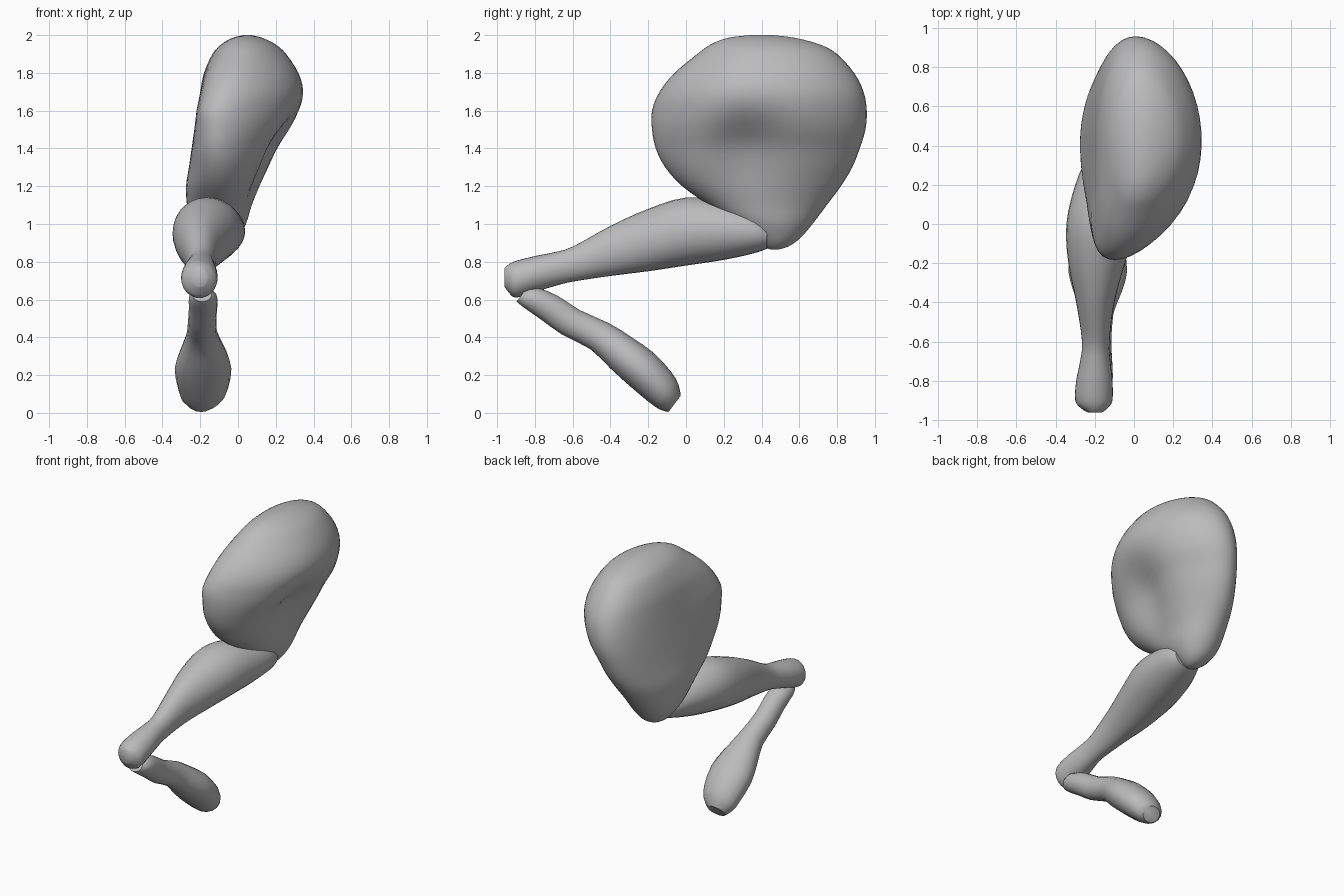
import bpy, bmesh, math

grey = bpy.data.materials.new("clay grey")
grey.diffuse_color = (0.5, 0.5, 0.5, 1)


def spline(rows, steps):
    """Catmull-Rom interpolation through rows of section values."""
    out = []
    n = len(rows)
    for i in range(n - 1):
        quad = [rows[max(0, min(n - 1, i + k))] for k in (-1, 0, 1, 2)]
        for s in range(steps):
            t = s / steps
            out.append([0.5 * (2 * b + (c - a) * t + (2 * a - 5 * b + 4 * c - d) * t * t
                               + (3 * b - a - 3 * c + d) * t ** 3)
                        for a, b, c, d in zip(*quad)])
    return out + [list(rows[-1])]


def loft(name, rings, angle):
    """Skin a closed body over a list of point rings."""
    bm = bmesh.new()
    loops = [[bm.verts.new(p) for p in ring] for ring in rings]
    n = len(loops[0])
    for a, b in zip(loops, loops[1:]):
        for i in range(n):
            j = (i + 1) % n
            bm.faces.new((a[i], a[j], b[j], b[i]))
    bm.faces.new(loops[0][::-1])
    bm.faces.new(loops[-1])
    bmesh.ops.recalc_face_normals(bm, faces=bm.faces)
    mesh = bpy.data.meshes.new(name)
    bm.to_mesh(mesh)
    bm.free()
    mesh.materials.append(grey)
    obj = bpy.data.objects.new(name, mesh)
    bpy.context.collection.objects.link(obj)
    bpy.context.view_layer.objects.active = obj
    obj.select_set(True)
    bpy.ops.object.shade_smooth_by_angle(angle=math.radians(angle))
    obj.select_set(False)


def angles(n):
    return [2 * math.pi * i / n for i in range(n)]


# Thigh: level sections as z, x min, x max, y min, y max
thigh = [
    (2.00, 0.03, 0.07, 0.34, 0.46), (1.985, -0.03, 0.13, 0.22, 0.58),
    (1.95, -0.09, 0.20, 0.13, 0.71), (1.90, -0.135, 0.255, 0.06, 0.80),
    (1.80, -0.18, 0.32, -0.06, 0.89), (1.70, -0.20, 0.35, -0.14, 0.94),
    (1.60, -0.215, 0.34, -0.18, 0.957), (1.50, -0.23, 0.30, -0.18, 0.95),
    (1.40, -0.245, 0.24, -0.16, 0.92), (1.30, -0.26, 0.19, -0.11, 0.88),
    (1.20, -0.275, 0.14, -0.02, 0.82), (1.10, -0.27, 0.09, 0.12, 0.745),
    (1.00, -0.25, 0.05, 0.26, 0.67), (0.92, -0.20, 0.0, 0.36, 0.60),
    (0.88, -0.15, -0.04, 0.41, 0.54), (0.865, -0.11, -0.07, 0.45, 0.49)]
rings = []
for z, x0, x1, y0, y1 in spline(thigh, 3):
    ring = []
    for a in angles(48):
        c, s = math.cos(a), math.sin(a)
        y = (y0 + y1) / 2 + (y1 - y0) / 2 * c
        x = (x0 + x1) / 2 + (x1 - x0) / 2 * s
        # front end leans inward, following the flat inner side
        high = max(0.0, min(1.0, (z - 1.0) / 0.6))
        x -= high * (0.15 if y < 0.4 else 0.05) * ((y - 0.4) / 0.56) ** 2
        # hollow on the outer side, fading out towards the knee
        if s > 0:
            spread = 0.17 if z > 1.42 else 0.32
            x -= 0.095 * s * math.exp(-((y - 0.31) / 0.19) ** 2 - ((z - 1.42) / spread) ** 2)
        ring.append((x, y, z))
    rings.append(ring)
loft("thigh", rings, 60)

# Shin: upright sections as y, x min, x max, z min, z max
shin = [
    (-0.962, -0.235, -0.165, 0.67, 0.765), (-0.94, -0.27, -0.135, 0.64, 0.785),
    (-0.90, -0.30, -0.11, 0.61, 0.805), (-0.80, -0.295, -0.11, 0.64, 0.83),
    (-0.70, -0.275, -0.12, 0.67, 0.85), (-0.60, -0.265, -0.125, 0.695, 0.88),
    (-0.40, -0.295, -0.10, 0.725, 0.99), (-0.20, -0.335, -0.045, 0.75, 1.08),
    (0.0, -0.345, 0.01, 0.78, 1.14), (0.2, -0.30, 0.035, 0.81, 1.12),
    (0.36, -0.23, 0.035, 0.845, 1.07), (0.43, -0.18, 0.01, 0.87, 1.01)]
rings = [[((x0 + x1) / 2 + (x1 - x0) / 2 * math.cos(a), y,
           (z0 + z1) / 2 + (z1 - z0) / 2 * math.sin(a)) for a in angles(28)]
         for y, x0, x1, z0, z1 in spline(shin, 3)]
loft("shin", rings, 50)

# Foot: slanted sections as y, z, x centre, half width, half thickness
foot = [
    (-0.87, 0.625, -0.19, 0.05, 0.045), (-0.82, 0.61, -0.185, 0.075, 0.065),
    (-0.72, 0.555, -0.185, 0.075, 0.077), (-0.61, 0.48, -0.19, 0.075, 0.08),
    (-0.455, 0.405, -0.19, 0.085, 0.085), (-0.34, 0.315, -0.185, 0.125, 0.10),
    (-0.24, 0.235, -0.185, 0.15, 0.108), (-0.14, 0.14, -0.185, 0.135, 0.1),
    (-0.09, 0.085, -0.19, 0.11, 0.083), (-0.06, 0.048, -0.195, 0.065, 0.054)]
rings = [[(x + w * math.cos(a), y + 0.6 * t * math.sin(a), z + 0.8 * t * math.sin(a))
          for a in angles(16)]
         for y, z, x, w, t in spline(foot, 2)]
loft("foot", rings, 40)
